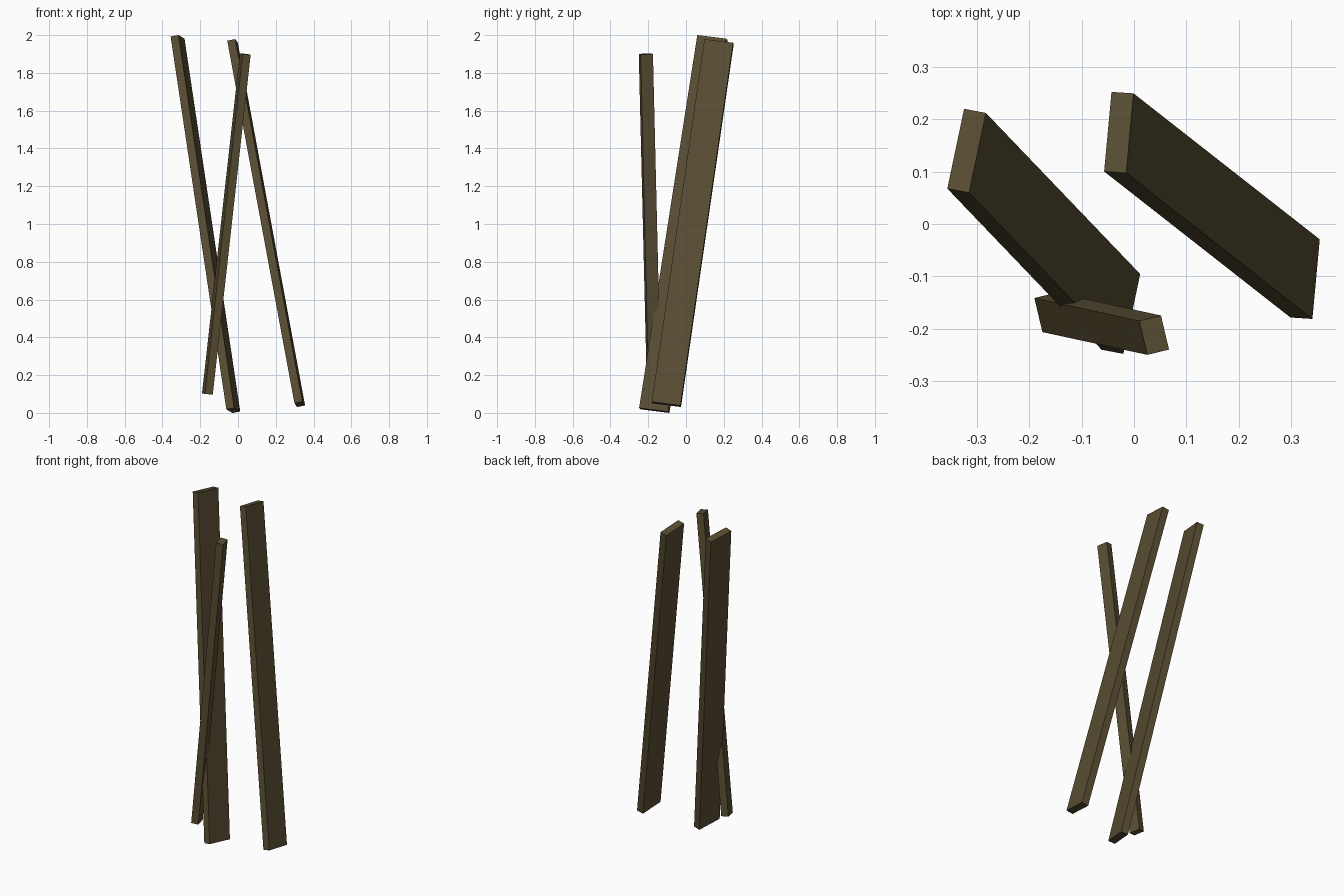
import bpy
from mathutils import Vector, Matrix

default = bpy.data.objects.get("Cube")
if default:
    bpy.data.objects.remove(default, do_unlink=True)

# One dark weathered wood colour
COLOUR = (0.1, 0.076, 0.033, 1.0)
wood = bpy.data.materials.new("dark_olive_wood")
wood.use_nodes = True
wood.diffuse_color = COLOUR
shader = wood.node_tree.nodes["Principled BSDF"]
shader.inputs["Base Color"].default_value = COLOUR
shader.inputs["Roughness"].default_value = 0.9


def plank(name, foot, head, wide_hint, width, thickness):
    """Square-cut board from foot to head, its broad side along wide_hint."""
    foot, head = Vector(foot), Vector(head)
    axis = (head - foot).normalized()
    hint = Vector(wide_hint)
    wide = (hint - axis * hint.dot(axis)).normalized()
    thin = wide.cross(axis)
    bpy.ops.mesh.primitive_cube_add(size=1)
    board = bpy.context.object
    board.name = name
    turn = Matrix((thin, wide, axis)).transposed().to_4x4()
    size = Matrix.Diagonal((thickness, width, (head - foot).length, 1))
    board.data.transform(turn @ size)
    board.location = (foot + head) / 2
    board.data.materials.append(wood)
    return board


# Two broad leaning boards and a narrow crossing batten
plank("right_board", (-0.025, -0.168, 0.013), (-0.32, 0.14, 1.987),
      (0.032, 0.152, -0.019), 0.157, 0.043)
plank("left_board", (0.327, -0.104, 0.045), (-0.029, 0.175, 1.965),
      (0.014, 0.152, -0.019), 0.154, 0.043)
plank("front_batten", (-0.162, -0.169, 0.1), (0.0385, -0.2125, 1.9),
      (0.0155, -0.0655, -0.003), 0.067, 0.043)
